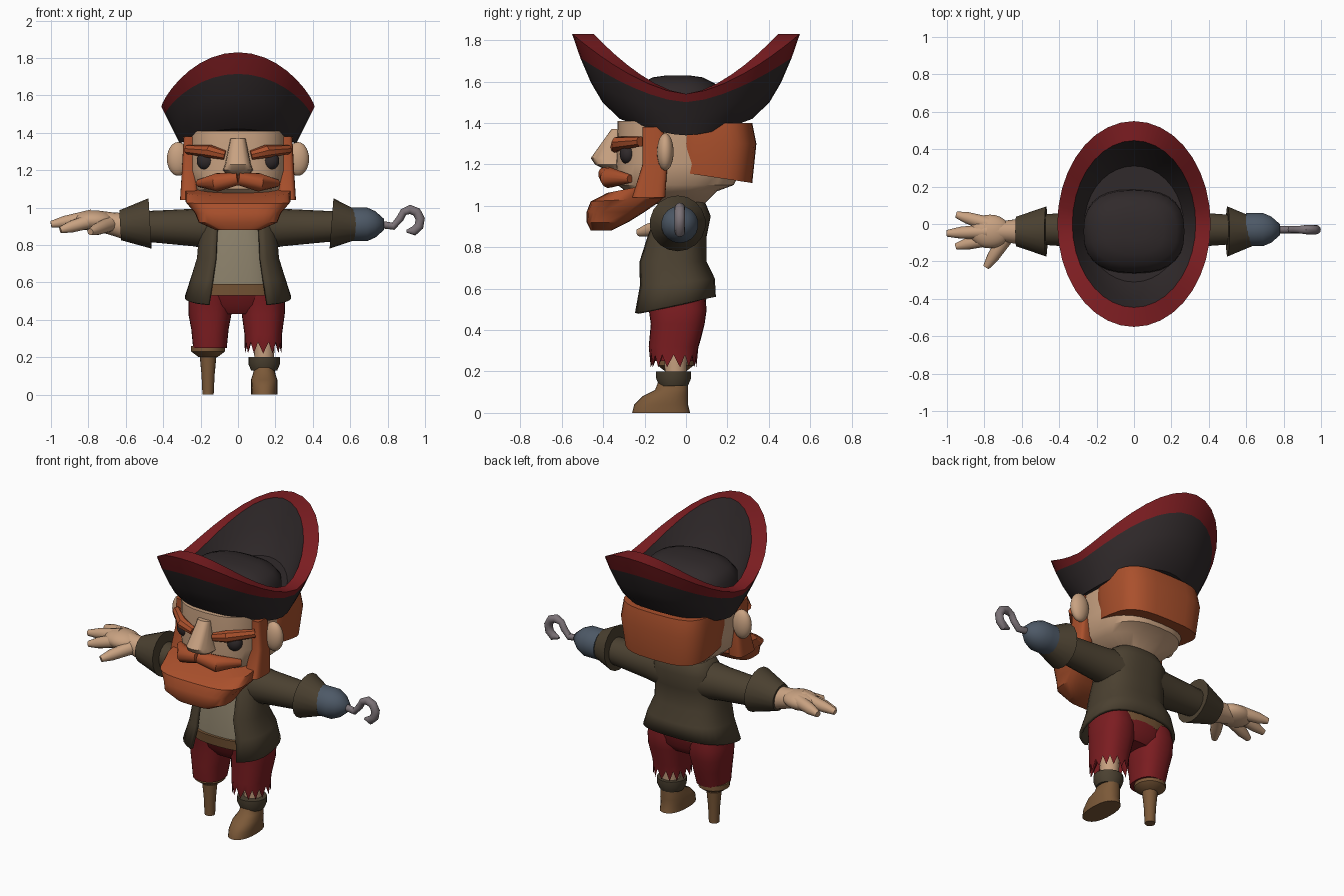
import bpy, bmesh, math
from mathutils import Vector

cube = bpy.data.objects.get("Cube")
if cube:
    bpy.data.objects.remove(cube, do_unlink=True)


def material(name, *rgb):
    mat = bpy.data.materials.new(name)
    mat.use_nodes = True
    mat.diffuse_color = (*rgb, 1)
    mat.node_tree.nodes["Principled BSDF"].inputs["Base Color"].default_value = (*rgb, 1)
    return mat


skin = material("skin", .58, .36, .22)
ginger = material("ginger hair", .4, .08, .025)
red = material("dark red", .2, .012, .015)
black = material("soft black", .03, .023, .024)
olive = material("olive brown cloth", .07, .052, .03)
linen = material("linen", .25, .21, .14)
leather = material("brown leather", .2, .1, .04)
steel = material("blue grey metal", .075, .1, .135)
iron = material("grey iron", .2, .17, .185)


def finish(name, bm, mats, mirror=False, shell=0, angle=40):
    """Turn a bmesh into a smooth shaded object with its modifiers."""
    bmesh.ops.recalc_face_normals(bm, faces=bm.faces)
    mesh = bpy.data.meshes.new(name)
    bm.to_mesh(mesh)
    bm.free()
    for mat in mats:
        mesh.materials.append(mat)
    part = bpy.data.objects.new(name, mesh)
    bpy.context.collection.objects.link(part)
    bpy.ops.object.select_all(action='DESELECT')
    part.select_set(True)
    bpy.context.view_layer.objects.active = part
    bpy.ops.object.shade_smooth_by_angle(angle=math.radians(angle))
    if mirror:
        part.modifiers.new("Mirror", 'MIRROR').use_mirror_merge = False
    if shell:
        solid = part.modifiers.new("Solidify", 'SOLIDIFY')
        solid.thickness = shell
        solid.offset = -1


def bridge(bm, loops, closed=True, bands=()):
    """Join successive vertex loops; bands lists the spans in the second colour."""
    count = len(loops[0])
    for i, (low, high) in enumerate(zip(loops, loops[1:])):
        for k in range(count if closed else count - 1):
            j = (k + 1) % count
            face = bm.faces.new((low[k], low[j], high[j], high[k]))
            face.material_index = int(i in bands)
    if closed:
        bm.faces.new(loops[0])
        bm.faces.new(loops[-1])


def loft(name, rings, *mats, x=0, sides=28, power=2, gap=None, bands=(), **options):
    """Upright body from rings: height, centre y, radius x, radius y, tilt, bow, zigzag."""
    bm = bmesh.new()
    loops = []
    for ring in rings:
        z, y, rx, ry, tilt, bow, zigzag = (*ring, 0, 0, 0)[:7]
        loop = []
        for k in range(sides):
            if gap is None:
                turn = math.tau * k / sides
            else:
                turn = gap - math.pi / 2 + (math.tau - 2 * gap) * k / (sides - 1)
            c, s = math.cos(turn), math.sin(turn)
            u = math.copysign(abs(c) ** (2 / power), c)
            v = math.copysign(abs(s) ** (2 / power), s)
            height = z + tilt * ry * v + bow * abs(s) ** 1.6 + zigzag * (-1) ** k
            loop.append(bm.verts.new((x + rx * u, y + ry * v, height)))
        loops.append(loop)
    bridge(bm, loops, gap is None, bands)
    finish(name, bm, mats, **options)


def tube(name, points, radii, mat, sides=18, **options):
    """Round section swept along a path without twisting."""
    bm = bmesh.new()
    points = [Vector(p) for p in points]
    loops = []
    heading, frame = Vector((0, 0, 1)), None
    for i, (point, radius) in enumerate(zip(points, radii)):
        ahead = points[min(i + 1, len(points) - 1)] - points[max(i - 1, 0)]
        step = heading.rotation_difference(ahead)
        frame = step @ frame if frame else step
        heading = ahead
        loop = []
        for k in range(sides):
            turn = math.tau * k / sides
            offset = Vector((math.cos(turn), math.sin(turn), 0)) * radius
            loop.append(bm.verts.new(point + frame @ offset))
        loops.append(loop)
    bridge(bm, loops)
    finish(name, bm, [mat], **options)


def limb(name, start, end, radii, mat, **options):
    """Straight tube with evenly spaced radii."""
    start, end = Vector(start), Vector(end)
    points = [start.lerp(end, i / (len(radii) - 1)) for i in range(len(radii))]
    tube(name, points, radii, mat, **options)


def ball(name, centre, radii, mat, **options):
    bm = bmesh.new()
    bmesh.ops.create_uvsphere(bm, u_segments=24, v_segments=14, radius=1)
    bmesh.ops.scale(bm, vec=radii, verts=bm.verts)
    bmesh.ops.translate(bm, vec=centre, verts=bm.verts)
    finish(name, bm, [mat], **options)


# Head and face
loft("head", [(1, -.02, .12, .1), (1.07, -.07, .22, .22), (1.1, -.05, .25, .28),
              (1.2, -.03, .27, .31), (1.41, -.03, .27, .3)], skin, power=2.7)
loft("nose", [(1.17, -.34, .05, .04), (1.2, -.35, .08, .09), (1.23, -.36, .07, .1),
              (1.37, -.33, .04, .03)], skin, power=2.5, sides=16)
ball("ears", (.32, -.1, 1.26), (.06, .04, .09), skin, mirror=True)
ball("eyes", (.17, -.28, 1.25), (.05, .04, .05), black, mirror=True)

# Hair, brows, moustache and beard
loft("back_hair", [(1.14, .12, .27, .2, -.15), (1.3, .13, .29, .21), (1.4, .12, .28, .2)],
     ginger, power=3.2)
tube("brows", [(.07, -.34, 1.28), (.15, -.33, 1.3), (.27, -.22, 1.31)], (.025, .035, .025),
     ginger, sides=8, mirror=True)
tube("moustache", [(0, -.39, 1.155), (.11, -.37, 1.135), (.21, -.27, 1.13)], (.035, .05, .02),
     ginger, sides=12, mirror=True)
loft("beard", [(.88, -.41, .12, .05), (.92, -.38, .21, .1), (.97, -.34, .23, .14),
               (1.03, -.28, .28, .18, .05), (1.09, -.24, .28, .14, .2)], ginger, power=3.5)
loft("sideburns", [(1.04, -.18, .05, .08), (1.2, -.15, .04, .06), (1.38, -.16, .03, .05)],
     ginger, x=.26, power=4, mirror=True)


# Hat: saddle-shaped brim flaring up to a red lip, then folding inside
def brim_ring(rise, inset=0):
    return (1.34 + rise / 5, 0, .31 + rise / 10 - inset,
            .32 + .23 * rise ** .85 - 1.3 * inset, 0, .08 + .21 * rise ** 2)


outside = [brim_ring(rise) for rise in (0, .3, .55, .8, 1)]
inside = [brim_ring(rise, .08) for rise in (1, .75, .5, .35)]
loft("hat_brim", outside + inside, black, red, bands=(3, 4), sides=36)
loft("hat_crown", [(1.42, -.04, .27, .23), (1.54, -.04, .27, .22), (1.59, -.04, .23, .18),
                   (1.62, -.04, .16, .12), (1.63, -.04, .07, .05)],
     black, power=2.5, angle=60)

# Torso: shirt, belt and open coat
loft("shirt", [(.58, -.06, .21, .15), (.8, -.06, .18, .13), (1, -.03, .12, .1)],
     linen, power=2.6)
loft("belt", [(.53, -.06, .23, .155), (.59, -.06, .23, .165)], leather, power=2.6)
loft("coat", [(.52, -.06, .285, .205, .2), (.63, -.05, .25, .19, .1), (.73, -.07, .22, .17),
              (.85, -.05, .21, .15), (.95, -.02, .2, .14), (1, -.02, .17, .12),
              (1.04, -.02, .12, .1)],
     olive, power=2.6, gap=math.radians(28), shell=.02)

# Arms
limb("sleeves", (.1, -.03, .89), (.52, -.03, .9), (.12, .1, .09, .08), olive, mirror=True)
for side, elbow, wrist in (("right", -.47, -.63), ("left", .5, .63)):
    limb(side + "_cuff", (elbow, -.04, .915), (wrist, -.04, .905), (.135, .08), olive)

# Right hand
limb("wrist", (-.6, -.04, .9), (-.76, -.04, .93), (.07, .06, .055), skin)
ball("palm", (-.77, -.04, .93), (.11, .09, .055), skin)
fingers = {"little_finger": ((-.78, 0, .94), (-.95, .05, .92)),
           "middle_finger": ((-.78, -.04, .95), (-1, -.05, .91)),
           "index_finger": ((-.78, -.08, .93), (-.95, -.12, .88)),
           "thumb": ((-.69, -.08, .91), (-.79, -.23, .87))}
for name, (base, tip) in fingers.items():
    limb(name, base, tip, (.04, .036, .032, .018), skin, sides=12, angle=60)

# Left hook: socket, stem and curled claw
limb("hook_socket", (.6, -.03, .91), (.78, -.03, .91), (.09, .09, .09, .07, .03), steel, angle=60)
claw = [math.radians(170 - 40 * k) for k in range(8)]
path = [(.92 + .055 * math.cos(a), -.03, .93 + .06 * math.sin(a)) for a in claw]
tube("hook", [(.76, -.03, .91), (.83, -.03, .9)] + path, [.02] * 4 + [.025] * 5 + [.008],
     iron, sides=12)

# Breeches: the left hem is torn into points and folds back inside
loft("breeches_hips", [(.43, -.04, .13, .09), (.48, -.04, .22, .13), (.57, -.05, .24, .15)],
     red, power=2.4)
thigh = [(.43, -.04, .115, .13), (.5, -.04, .115, .14), (.57, -.05, .1, .14)]
loft("breeches_right_leg", [(.25, -.06, .09, .1), (.35, -.05, .1, .12)] + thigh,
     red, x=-.15, power=2.4)
loft("breeches_left_leg", [(.33, -.05, .07, .08), (.25, -.06, .1, .11, 0, 0, .03),
                           (.32, -.06, .1, .12)] + thigh, red, x=.135, power=2.4)

# Peg leg
limb("peg", (-.16, -.05, 0), (-.16, -.05, .21), (.03, .035, .045), leather)
limb("peg_cup", (-.16, -.05, .2), (-.16, -.05, .26), (.05, .09, .09), leather)

# Left shin and boot
limb("shin", (.14, -.05, .15), (.14, -.05, .34), (.05, .06), skin)
loft("boot", [(0, -.12, .07, .14), (.04, -.12, .07, .13), (.08, -.1, .07, .11),
              (.11, -.07, .06, .08), (.16, -.06, .05, .07)], leather, x=.14, power=2.3, angle=50)
limb("boot_cuff", (.14, -.06, .13), (.14, -.06, .2), (.07, .085, .085), olive)
